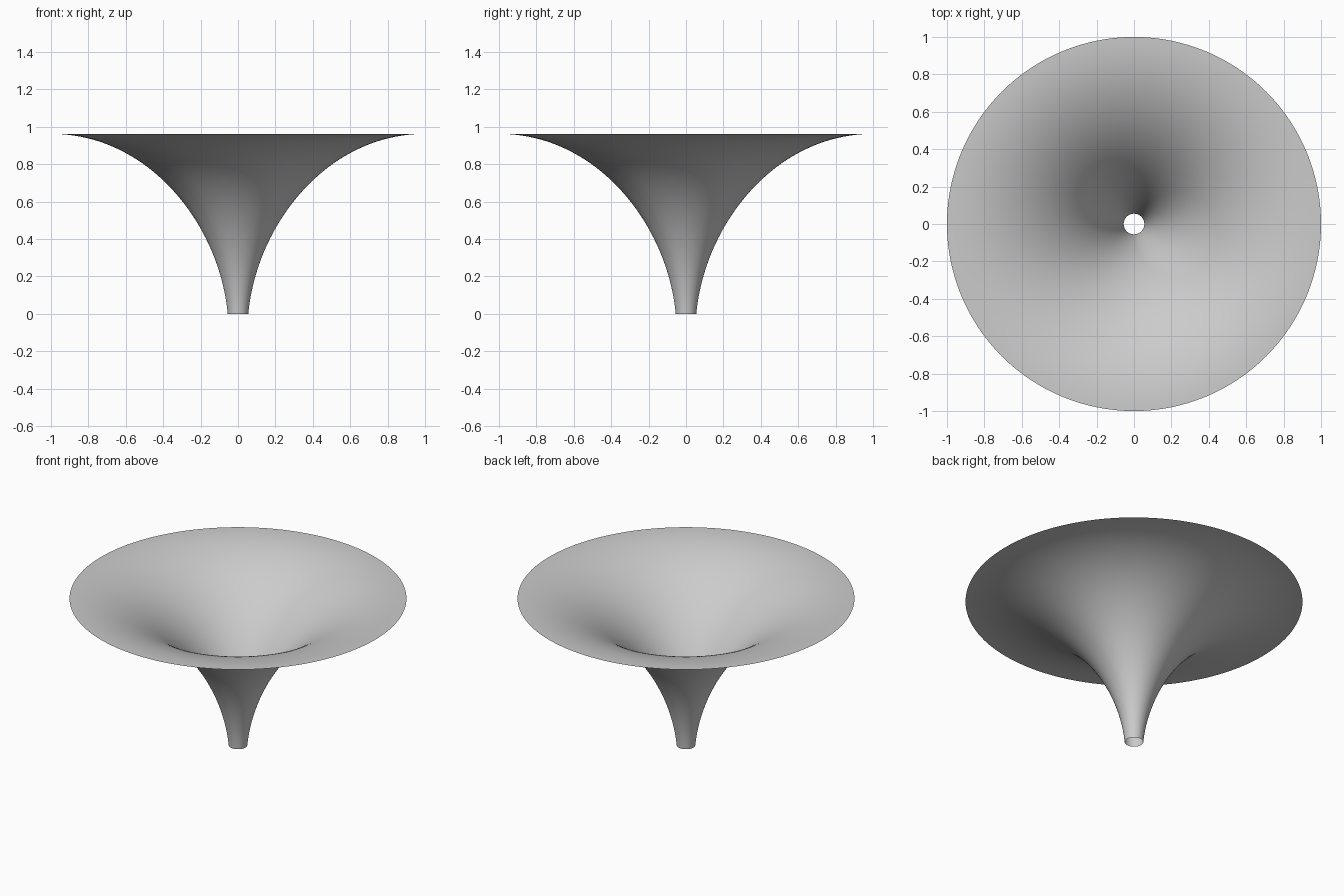
import bpy
import bmesh
import math
from mathutils import Vector
from mathutils.geometry import interpolate_bezier

cube = bpy.data.objects.get("Cube")
if cube:
    bpy.data.objects.remove(cube, do_unlink=True)

SEGMENTS = 128
RINGS = 49

# Plain grey material
grey = bpy.data.materials.new("plain_grey")
grey.use_nodes = True
colour = (0.6, 0.6, 0.6, 1)
grey.diffuse_color = colour
grey.node_tree.nodes["Principled BSDF"].inputs["Base Color"].default_value = colour

# Flared profile: narrow throat at the floor, flat rim at the top
profile = interpolate_bezier(
    Vector((0.055, 0, 0)), Vector((0.10, 0, 0.48)),
    Vector((0.478, 0, 0.962)), Vector((1, 0, 0.962)), RINGS)

# Open, thin horn made by spinning the profile round the z axis
bm = bmesh.new()
verts = [bm.verts.new(p) for p in profile]
edges = [bm.edges.new(pair) for pair in zip(verts, verts[1:])]
bmesh.ops.spin(bm, geom=verts + edges, cent=(0, 0, 0), axis=(0, 0, 1),
               angle=math.tau, steps=SEGMENTS, use_merge=True)
bmesh.ops.remove_doubles(bm, verts=bm.verts, dist=0.0001)
bmesh.ops.recalc_face_normals(bm, faces=bm.faces)

# Make the bowl side the front of the surface
bm.normal_update()
if sum(f.normal.z for f in bm.faces) < 0:
    bmesh.ops.reverse_faces(bm, faces=bm.faces)
for face in bm.faces:
    face.smooth = True

mesh = bpy.data.meshes.new("flared_horn")
bm.to_mesh(mesh)
bm.free()
mesh.materials.append(grey)
horn = bpy.data.objects.new("flared_horn", mesh)
bpy.context.collection.objects.link(horn)
